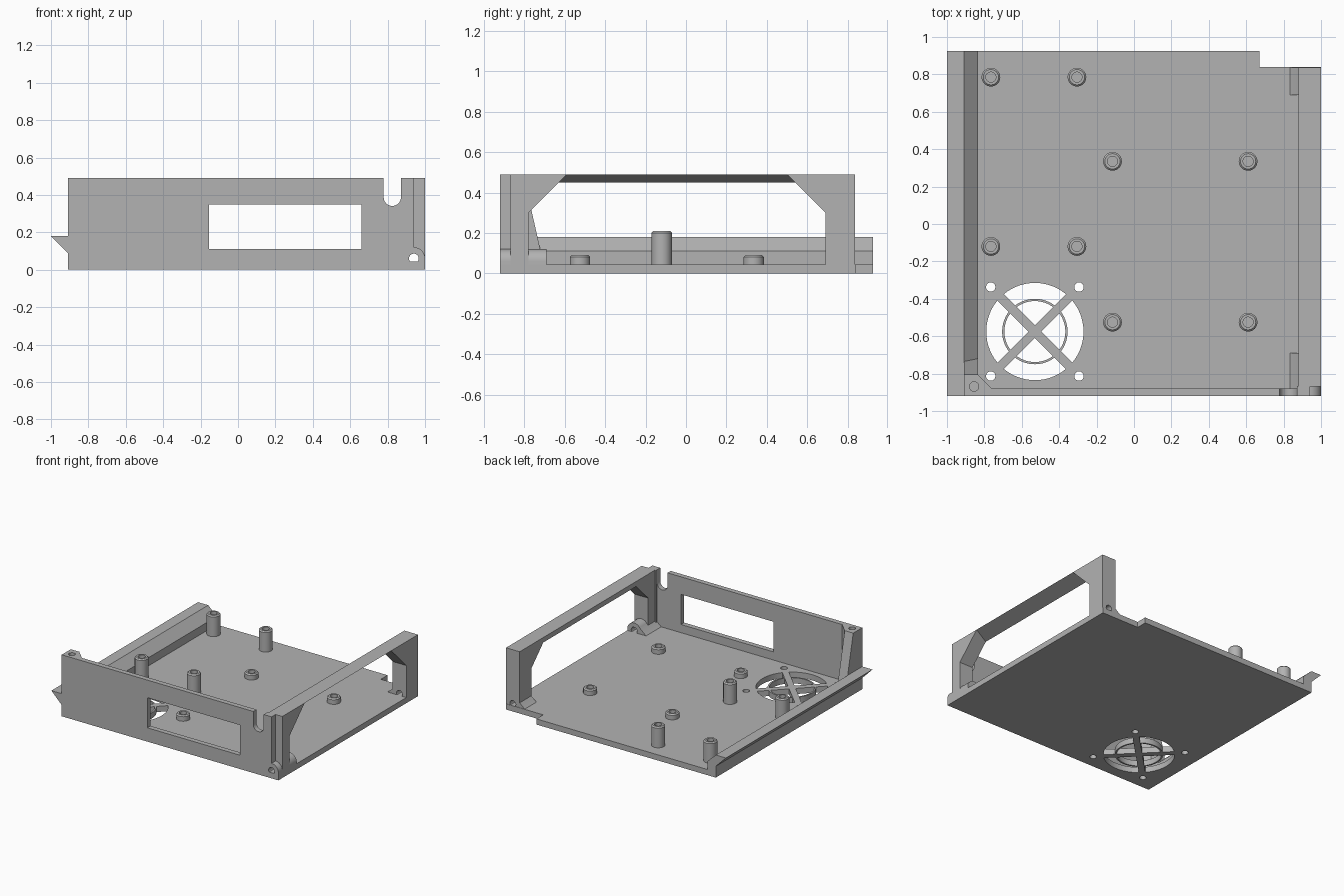
import bpy, bmesh, math
from mathutils import Vector

if "Cube" in bpy.data.objects:
    bpy.data.objects.remove(bpy.data.objects["Cube"])

GREY = (0.45, 0.45, 0.45, 1)
mat = bpy.data.materials.new("plain_grey")
mat.use_nodes = True
mat.diffuse_color = GREY
mat.node_tree.nodes["Principled BSDF"].inputs["Base Color"].default_value = GREY
parts = []


def prism(name, pts, axis, a, b, keep=True):
    """Extrude a 2D profile along an axis; the profile uses the other two axes in order."""
    def place(p, t):
        return {"x": (t, p[0], p[1]), "y": (p[0], t, p[1]), "z": (p[0], p[1], t)}[axis]
    bm = bmesh.new()
    face = bm.faces.new([bm.verts.new(place(p, a)) for p in pts])
    new = bmesh.ops.extrude_face_region(bm, geom=[face])["geom"]
    shift = Vector(place((0, 0), b - a))
    bmesh.ops.translate(bm, vec=shift, verts=[g for g in new if isinstance(g, bmesh.types.BMVert)])
    bmesh.ops.recalc_face_normals(bm, faces=bm.faces)
    mesh = bpy.data.meshes.new(name)
    bm.to_mesh(mesh)
    bm.free()
    ob = bpy.data.objects.new(name, mesh)
    bpy.context.collection.objects.link(ob)
    mesh.materials.append(mat)
    if keep:
        parts.append(ob)
    return ob


def rect(u0, u1, v0, v1):
    return [(u0, v0), (u1, v0), (u1, v1), (u0, v1)]


def arc(u, v, r, start=0, end=360, n=32):
    steps = n if end - start == 360 else n + 1
    angles = [math.radians(start + (end - start) * i / n) for i in range(steps)]
    return [(u + r * math.cos(t), v + r * math.sin(t)) for t in angles]


def cut(ob, pts, axis, a, b):
    """Subtract an extruded profile from a part."""
    cutter = prism("cutter", pts, axis, a, b, keep=False)
    mod = ob.modifiers.new("cut", "BOOLEAN")
    mod.operation, mod.solver, mod.object = "DIFFERENCE", "EXACT", cutter
    bpy.context.view_layer.objects.active = ob
    bpy.ops.object.modifier_apply(modifier=mod.name)
    bpy.data.objects.remove(cutter)


# Floor plate with a stepped back corner
FLOOR = 0.045
floor = prism("floor", [(-0.91, -0.92), (1, -0.92), (1, 0.84), (0.67, 0.84),
                        (0.67, 0.925), (-0.91, 0.925)], "z", 0, FLOOR)

# Fan opening, its screw holes, and the guard
FX, FY = -0.53, -0.575
cut(floor, arc(FX, FY, 0.26, n=64), "z", -0.1, 0.2)
for sx in (-1, 1):
    for sy in (-1, 1):
        cut(floor, arc(FX + sx * 0.236, FY + sy * 0.238, 0.025), "z", -0.1, 0.2)
ring = prism("fan_guard_ring", arc(FX, FY, 0.175, n=64), "z", 0, FLOOR)
cut(ring, arc(FX, FY, 0.163, n=64), "z", -0.1, 0.2)
for i, turn in enumerate((45, 135)):
    d = Vector((math.cos(math.radians(turn)), math.sin(math.radians(turn))))
    side = Vector((-d.y, d.x)) * 0.024
    c, d = Vector((FX, FY)), d * 0.265
    prism(f"fan_guard_bar_{i + 1}", [c - d - side, c + d - side, c + d + side, c - d + side],
          "z", 0, FLOOR)

# Side rail with an outward hook
prism("side_rail", [(-0.91, 0), (-0.835, 0), (-0.835, 0.11), (-0.91, 0.18),
                    (-1, 0.18), (-0.91, 0.09)], "y", -0.92, 0.925)

# Front panel with a window and a rounded cable slot
TOP = 0.49
panel = prism("front_panel", rect(-0.91, 0.94, 0, TOP), "y", -0.92, -0.88)
cut(panel, rect(-0.155, 0.66, 0.11, 0.35), "y", -1, -0.8)
cut(panel, arc(0.825, 0.387, 0.046, 180, 360, 16) + [(0.871, 0.6), (0.779, 0.6)], "y", -1, -0.8)
panel_end = prism("front_panel_end", rect(0.871, 0.94, 0, TOP), "y", -0.9, -0.865)

# Corner post with a sloped brace and a screw hole from above
post = prism("corner_post", [(-0.91, -0.885), (-0.755, -0.885), (-0.835, -0.805),
                             (-0.91, -0.805)], "z", 0, TOP)
prism("corner_brace", [(-0.805, TOP), (-0.704, 0.04), (-0.805, 0.04)], "x", -0.91, -0.835)
for ob in (post, panel):
    cut(ob, arc(-0.855, -0.869, 0.025), "z", 0.25, 0.6)

# Open side frame: two gusseted posts joined by a bar with a slanted underside
front_post = prism("frame_front_post", [(-0.87, 0), (-0.78, 0), (-0.78, 0.3), (-0.59, TOP),
                                        (-0.87, TOP)], "x", 0.88, 1)
back_post = prism("frame_back_post", [(0.837, 0), (0.837, TOP), (0.5, TOP), (0.69, 0.3),
                                      (0.69, 0)], "x", 0.88, 1)
prism("frame_top_bar", [(0.88, TOP), (1, TOP), (0.88, 0.45)], "y", -0.65, 0.56)

# Rounded screw lugs at the foot of both frame posts
profile = [(0.835, 0), (1, 0)] + arc(0.94, 0.06, 0.06, 0, 150, 20) + [(0.835, FLOOR)]
front_lug = prism("front_lug", profile, "y", -0.92, -0.69)
back_lug = prism("back_lug", [(min(x, 0.95), z) for x, z in profile], "y", 0.69, 0.837)
for ob in (front_post, back_post, front_lug, back_lug, panel, panel_end):
    cut(ob, arc(0.94, 0.06, 0.026), "y", -1, 1)


# Hollow standoffs with chamfered rims
def standoff(name, x, y, top):
    r, bore, rim = 0.05, 0.027, 0.009
    profile = [(r, FLOOR - 0.01), (r, top - rim), (r - rim, top), (bore, top), (bore, FLOOR + 0.005)]
    bm = bmesh.new()
    n = 32
    rows = [[bm.verts.new((x + u, y + v, z)) for u, v in arc(0, 0, rad, n=n)] for rad, z in profile]
    for low, high in zip(rows, rows[1:]):
        for i in range(n):
            j = (i + 1) % n
            bm.faces.new((low[i], low[j], high[j], high[i]))
    bm.faces.new(rows[0][::-1])
    bm.faces.new(rows[-1])
    mesh = bpy.data.meshes.new(name)
    bm.to_mesh(mesh)
    bm.free()
    mesh.materials.append(mat)
    ob = bpy.data.objects.new(name, mesh)
    bpy.context.collection.objects.link(ob)
    parts.append(ob)


for kind, xs, ys, top in (("tall", (-0.765, -0.305), (-0.12, 0.785), 0.21),
                          ("short", (-0.115, 0.61), (-0.525, 0.335), 0.09)):
    for i, x in enumerate(xs):
        for j, y in enumerate(ys):
            standoff(f"{kind}_standoff_{2 * i + j + 1}", x, y, top)

# Smooth the round surfaces and keep the edges sharp
bpy.ops.object.select_all(action="DESELECT")
for ob in parts:
    ob.select_set(True)
bpy.context.view_layer.objects.active = parts[0]
bpy.ops.object.shade_smooth_by_angle(angle=math.radians(30))
